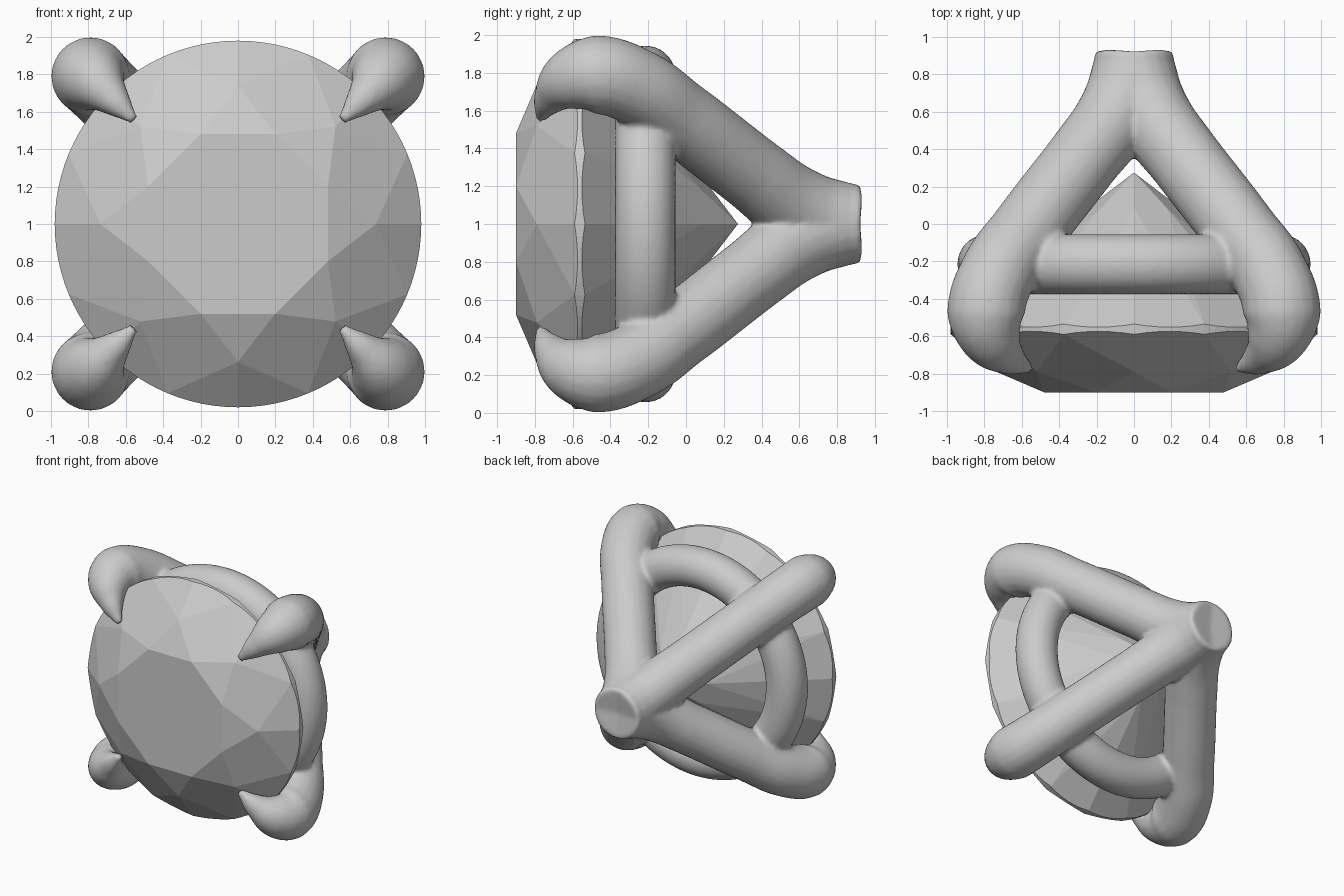
import bpy, bmesh, math
from mathutils import Vector
from mathutils.geometry import intersect_line_plane, normal

if "Cube" in bpy.data.objects:
    bpy.data.objects.remove(bpy.data.objects["Cube"])

# ---------- gemstone: round brilliant cut, axis along y ----------
def pt(r, deg, y):
    a = math.radians(deg)
    return Vector((r * math.cos(a), y, 1 + r * math.sin(a)))

R, TABLE_Y, FRONT_Y, BACK_Y, CULET_Y = 0.98, -0.90, -0.59, -0.535, 0.275
STAR_R, STAR_Y = 0.737, -0.79
LOW_R = 0.25
LOW_Y = CULET_Y - LOW_R * math.cos(math.pi / 8) * (CULET_Y - BACK_Y) / R

def girdle_y(deg, y, inner_r, inner_y):
    # height at which a half facet meets the round girdle
    k = math.floor(deg / 22.5)
    a0, a1 = k * 22.5, (k + 1) * 22.5
    inner = pt(inner_r, a0 if k % 2 == 0 else a1, inner_y)
    p0, p1 = pt(R, a0, y), pt(R, a1, y)
    base = pt(R, deg, 0)
    return intersect_line_plane(base, base + Vector((0, 1, 0)), p0, normal(p0, p1, inner))

points = [Vector((0, CULET_Y, 1))]
for i in range(8):
    points += [pt(0.52, 22.5 + 45 * i, TABLE_Y), pt(STAR_R, 45 * i, STAR_Y),
               pt(LOW_R, 45 * i, LOW_Y)]
for i in range(96):
    d = i * 3.75
    points += [girdle_y(d, FRONT_Y, STAR_R, STAR_Y), girdle_y(d, BACK_Y, LOW_R, LOW_Y)]

bm = bmesh.new()
for p in points:
    bm.verts.new(p)
bmesh.ops.convex_hull(bm, input=bm.verts)
bmesh.ops.dissolve_limit(bm, angle_limit=math.radians(0.6), verts=bm.verts, edges=bm.edges)
bmesh.ops.recalc_face_normals(bm, faces=bm.faces)
mesh = bpy.data.meshes.new("gemstone")
bm.to_mesh(mesh)
bm.free()
bpy.context.collection.objects.link(bpy.data.objects.new("gemstone", mesh))

# ---------- setting: four claws and a support ring ----------
# (sideways offset, y, radius) along one claw, from the back disc to the tip
CLAW = [(0.0, 0.90, 0.21), (0.015, 0.78, 0.22), (0.10, 0.58, 0.21), (0.27, 0.35, 0.20),
        (0.57, -0.04, 0.20), (0.735, -0.28, 0.205), (0.79, -0.48, 0.21),
        (0.755, -0.62, 0.165), (0.67, -0.715, 0.095), (0.555, -0.775, 0.025)]

def claw(sx, sz):
    cu = bpy.data.curves.new("claw", 'CURVE')
    cu.dimensions = '3D'
    cu.bevel_depth = 1.0
    cu.bevel_resolution = 8
    cu.use_fill_caps = True
    sp = cu.splines.new('BEZIER')
    sp.resolution_u = 8
    sp.bezier_points.add(len(CLAW) - 1)
    for b, (s, y, r) in zip(sp.bezier_points, CLAW):
        b.co = (sx * s, y, 1 + sz * s)
        b.radius = r
        b.handle_left_type = b.handle_right_type = 'AUTO'
    ob = bpy.data.objects.new("claw", cu)
    bpy.context.collection.objects.link(ob)
    return ob

parts = [claw(sx, sz) for sx in (-1, 1) for sz in (-1, 1)]
bpy.ops.mesh.primitive_torus_add(major_radius=0.785, minor_radius=0.16, major_segments=96,
                                 minor_segments=32, location=(0, -0.215, 1),
                                 rotation=(math.pi / 2, 0, 0))
ring = bpy.context.object
bpy.ops.object.select_all(action='DESELECT')
for ob in parts:
    ob.select_set(True)
bpy.context.view_layer.objects.active = parts[0]
bpy.ops.object.convert(target='MESH')
ring.select_set(True)
bpy.context.view_layer.objects.active = ring
bpy.ops.object.join()
ring.name = "claw_setting"

# fuse into one casting with softened joints
remesh = ring.modifiers.new("fuse", 'REMESH')
remesh.mode = 'VOXEL'
remesh.voxel_size = 0.018
remesh.use_smooth_shade = True
soften = ring.modifiers.new("soften", 'SMOOTH')
soften.factor = 0.5
soften.iterations = 6
